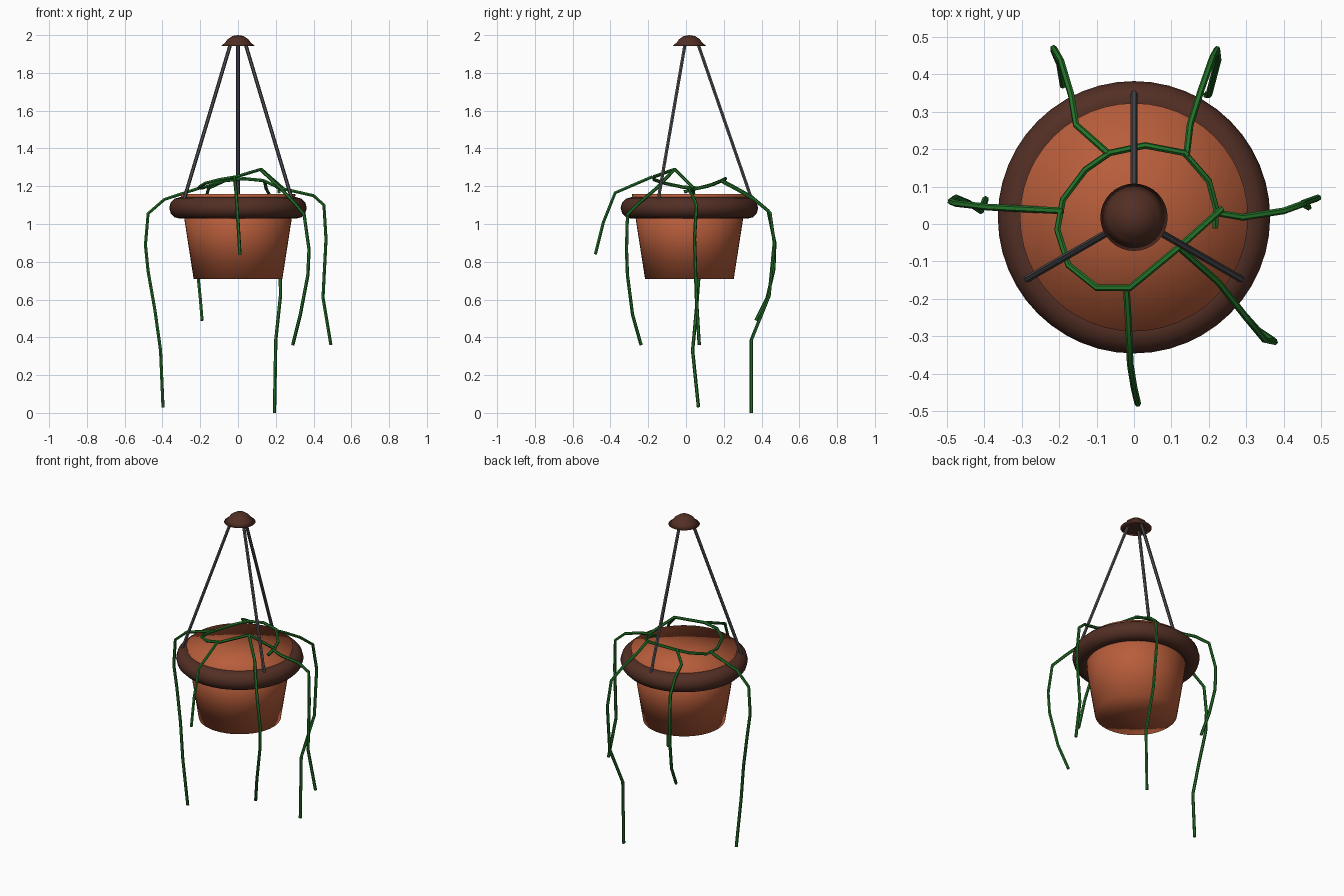
import bpy, bmesh, math

if "Cube" in bpy.data.objects:
    bpy.data.objects.remove(bpy.data.objects["Cube"])

CX, CY = 0.0, 0.018          # axis of the pot


def material(name, rgb):
    m = bpy.data.materials.new(name)
    m.diffuse_color = (*rgb, 1)
    m.use_nodes = True
    m.node_tree.nodes["Principled BSDF"].inputs["Base Color"].default_value = m.diffuse_color
    return m


TERRACOTTA = material("terracotta", (0.48, 0.11, 0.043))
BROWN = material("dark brown", (0.085, 0.028, 0.018))
GREY = material("dark grey", (0.085, 0.085, 0.095))
GREEN = material("leaf green", (0.018, 0.17, 0.022))


def lathe(name, profile, mat, sides=48, closed=False):
    """Spin (radius, z) points about the pot axis; radius 0 makes a pole."""
    bm = bmesh.new()
    rings = []
    for r, z in profile:
        n = 1 if r == 0 else sides
        rings.append([bm.verts.new((CX + r * math.cos(2 * math.pi * i / sides),
                                    CY + r * math.sin(2 * math.pi * i / sides), z))
                      for i in range(n)])
    pairs = list(zip(rings, rings[1:])) + ([(rings[-1], rings[0])] if closed else [])
    for a, b in pairs:
        for i in range(sides):
            j = (i + 1) % sides
            quad = [a[i % len(a)], a[j % len(a)], b[j % len(b)], b[i % len(b)]]
            bm.faces.new(list(dict.fromkeys(quad)))
    bmesh.ops.recalc_face_normals(bm, faces=bm.faces)
    for f in bm.faces:
        f.smooth = True
    me = bpy.data.meshes.new(name)
    bm.to_mesh(me)
    bm.free()
    me.materials.append(mat)
    ob = bpy.data.objects.new(name, me)
    bpy.context.collection.objects.link(ob)
    return ob


def tube(name, points, radius, mat):
    """Round tube along straight segments."""
    cu = bpy.data.curves.new(name, 'CURVE')
    cu.dimensions = '3D'
    cu.bevel_depth = radius
    cu.bevel_resolution = 1
    cu.use_fill_caps = True
    sp = cu.splines.new('POLY')
    sp.points.add(len(points) - 1)
    for p, co in zip(sp.points, points):
        p.co = (*co, 1)
    cu.materials.append(mat)
    ob = bpy.data.objects.new(name, cu)
    bpy.context.collection.objects.link(ob)
    bpy.ops.object.select_all(action='DESELECT')
    ob.select_set(True)
    bpy.context.view_layer.objects.active = ob
    bpy.ops.object.convert(target='MESH')
    bpy.ops.object.shade_smooth_by_angle(angle=math.radians(50))


# pot: solid tapered body, softly shaded over its edges
lathe("pot", [(0, 0.71), (0.235, 0.71), (0.305, 1.16), (0, 1.16)], TERRACOTTA)

# rim: thick ring around the pot
lathe("rim", [(0.307 + 0.057 * math.cos(math.radians(a)),
               1.085 + 0.057 * math.sin(math.radians(a)))
              for a in range(0, 360, 30)], BROWN, closed=True)

# hanger cap
lathe("hanger_cap", [(0, 2.0), (0.03, 1.995), (0.055, 1.978), (0.066, 1.962),
                     (0.09, 1.942), (0.055, 1.942), (0, 1.95)], BROWN, 32)

# three hanger rods from cap to rim
for k in range(3):
    a = math.radians(90 + 120 * k)
    c, s = math.cos(a), math.sin(a)
    tube(f"hanger_rod_{k + 1}", [(CX + 0.045 * c, CY + 0.045 * s, 1.955),
                                 (CX + 0.33 * c, CY + 0.33 * s, 1.13)], 0.0095, GREY)

# vines: one loop lying on top, six trailing down
V = 0.009
tube("vine_loop", [(.235, .04, 1.19), (.123, -.06, 1.29), (-.01, -.17, 1.25),
                   (-.1, -.17, 1.235), (-.175, -.11, 1.215), (-.205, -.015, 1.195),
                   (-.19, .065, 1.19), (-.13, .145, 1.21), (-.065, .19, 1.23),
                   (.03, .21, 1.24), (.135, .19, 1.23), (.2, .115, 1.2),
                   (.22, .04, 1.185), (.217, -.01, 1.17)], V, GREEN)
tube("vine_left", [(-.19, .035, 1.195), (-.39, .045, 1.13), (-.476, .055, 1.055),
                   (-.49, .06, .89), (-.476, .07, .75), (-.44, .055, .545),
                   (-.41, .035, .33), (-.397, .066, .03)], V, GREEN)
tube("vine_right", [(.22, .03, 1.19), (.29, .018, 1.175), (.4, .035, 1.15),
                    (.455, .055, 1.1), (.466, .045, .92), (.45, .055, .61),
                    (.492, .07, .36)], V, GREEN)
tube("vine_front_right", [(.123, -.065, 1.285), (.225, -.155, 1.19), (.3, -.25, 1.11),
                          (.35, -.31, 1.05), (.376, -.315, .865), (.37, -.31, .73),
                          (.33, -.283, .52), (.29, -.238, .36)], V, GREEN)
tube("vine_front", [(-.02, -.178, 1.25), (-.015, -.26, 1.215), (-.01, -.375, 1.165),
                    (0, -.437, 1.01), (.01, -.48, .84)], V, GREEN)
tube("vine_back_left", [(-.07, .19, 1.23), (-.155, .265, 1.19), (-.168, .345, 1.145),
                        (-.195, .435, 1.07), (-.215, .47, .9), (-.215, .465, .76),
                        (-.2, .43, .61), (-.19, .37, .49)], V, GREEN)
tube("vine_back_right", [(.14, .18, 1.23), (.15, .265, 1.185), (.18, .36, 1.13),
                         (.21, .445, 1.06), (.222, .467, .9), (.225, .44, .62),
                         (.2, .345, .385), (.193, .345, 0)], V, GREEN)
